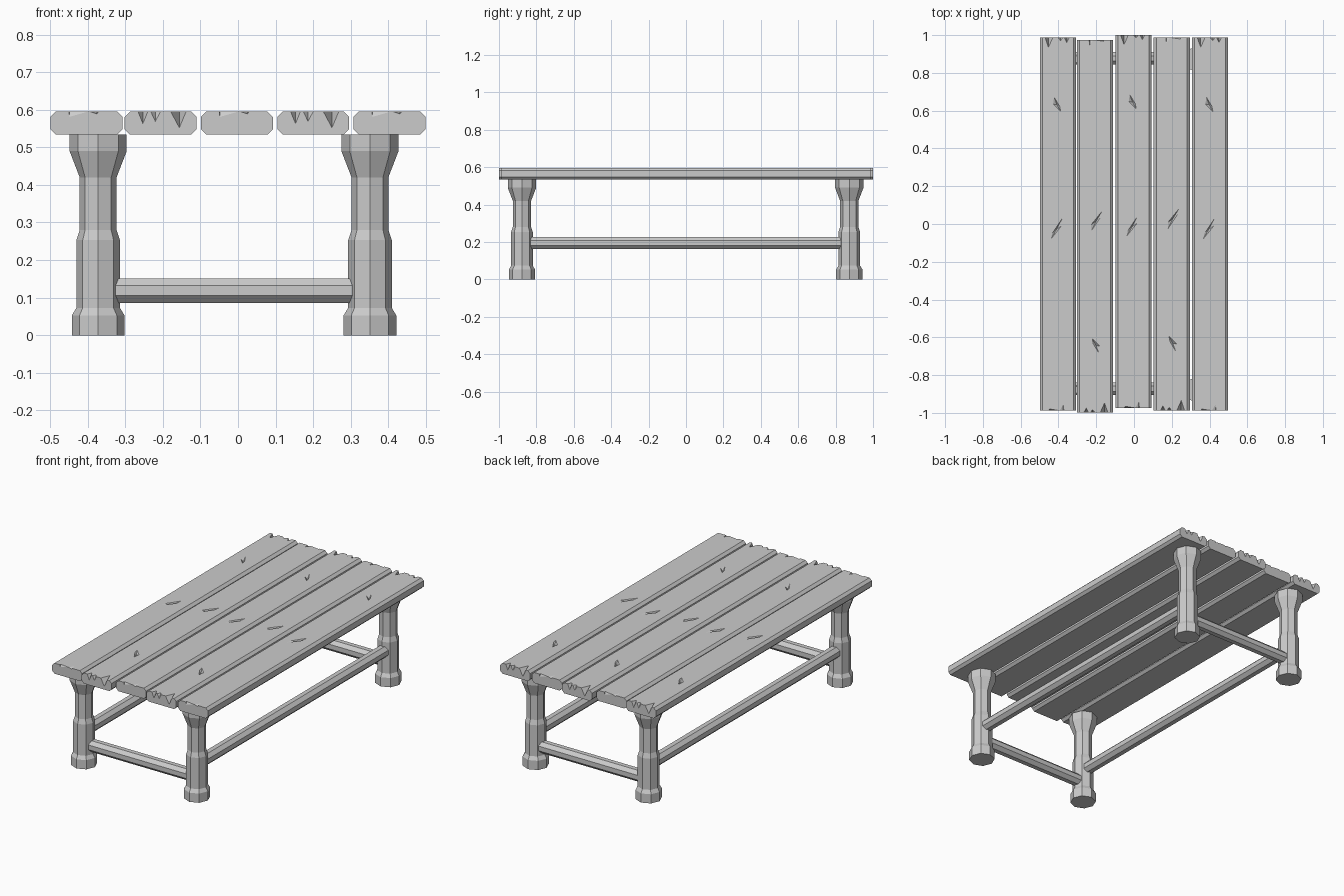
import bpy, bmesh
from math import cos, sin, pi, radians
from mathutils import Vector

if "Cube" in bpy.data.objects:
    bpy.data.objects.remove(bpy.data.objects["Cube"])


def make_object(name, bm):
    bmesh.ops.recalc_face_normals(bm, faces=bm.faces[:])
    mesh = bpy.data.meshes.new(name)
    bm.to_mesh(mesh)
    bm.free()
    ob = bpy.data.objects.new(name, mesh)
    bpy.context.collection.objects.link(ob)
    return ob


def loft(bm, rings):
    """Skin a list of equal-length rings and cap both ends."""
    loops = [[bm.verts.new(p) for p in ring] for ring in rings]
    n = len(loops[0])
    for a, b in zip(loops, loops[1:]):
        for i in range(n):
            j = (i + 1) % n
            bm.faces.new((a[i], a[j], b[j], b[i]))
    bm.faces.new(loops[0])
    bm.faces.new(loops[-1])


def hull(bm, points):
    verts = [bm.verts.new(p) for p in points]
    bmesh.ops.convex_hull(bm, input=verts)


# Plank: chamfered section, centred on its own origin in x and y
HALF_W, HALF_L, Z0, Z1, C = 0.0955, 0.987, 0.534, 0.595, 0.014
half = [(HALF_W - C, Z1), (HALF_W, Z1 - C), (HALF_W, Z0 + C), (HALF_W - C, Z0)]
section = half + [(-x, z) for x, z in reversed(half)]
bm = bmesh.new()
loft(bm, [[(x, y, z) for x, z in section] for y in (-HALF_L, HALF_L)])
plank = make_object("plank_1", bm)

# Cutters: splintered end notches (left x, right x, tip x, depth down, depth in)
bm = bmesh.new()
UP, OUT = 0.01, 0.01


def notch(x0, x1, tip, down, inward, side):
    def pt(x, y, z):
        return (x, side * y, z)
    y = HALF_L
    # wedge whose slanting faces meet at a bottom tip and an inner tip
    hull(bm, [pt(x0, y, Z1), pt(x1, y, Z1), pt(x0, y, Z1 + UP), pt(x1, y, Z1 + UP),
              pt(tip, y - inward, Z1), pt(tip, y - inward, Z1 + UP),
              pt(tip, y, Z1 - down),
              pt(x0, y + OUT, Z1 + UP), pt(x1, y + OUT, Z1 + UP),
              pt(tip, y + OUT, Z1 - down), pt(x0, y + OUT, Z1), pt(x1, y + OUT, Z1)])


for args in ((-0.068, -0.027, -0.050, 0.043, 0.052), (0.000, 0.026, 0.014, 0.026, 0.016),
             (0.034, 0.060, 0.047, 0.032, 0.025)):
    notch(*args, 1)
notch(-0.047, 0.004, -0.045, 0.014, 0.008, -1)
notch(0.010, 0.032, 0.028, 0.006, 0.030, -1)

# Cutters: small gouges in the top face
for outline in ([(0.021, 0.026), (0.021, -0.008), (-0.037, -0.080), (-0.030, -0.050)],
                [(-0.020, 0.672), (0.010, 0.622), (0.015, 0.595), (-0.025, 0.635)]):
    mid = sum((Vector(p) for p in outline), Vector((0, 0))) / 4
    hull(bm, [(x, y, z) for x, y in outline for z in (Z1, Z1 + UP)]
         + [(mid.x, mid.y, Z1 - 0.012)])
cutter = make_object("gouge_cutter", bm)
cutter.hide_render = True

mod = plank.modifiers.new("gouges", 'BOOLEAN')
mod.operation = 'DIFFERENCE'
mod.solver = 'EXACT'
mod.object = cutter
bpy.context.view_layer.objects.active = plank
bpy.ops.object.modifier_apply(modifier=mod.name)
bpy.data.objects.remove(cutter)

# Five planks, every second one turned end for end
for i, (x, y, turn) in enumerate([(-0.403, 0, 0), (-0.206, -0.012, pi), (-0.003, 0.014, 0),
                                  (0.200, 0, pi), (0.403, 0, 0)]):
    ob = plank
    if i:
        ob = bpy.data.objects.new(f"plank_{i + 1}", plank.data)
        bpy.context.collection.objects.link(ob)
    ob.location = (x, y, 0)
    ob.rotation_euler.z = turn

# Turned octagonal legs: (radius, height)
PROFILE = [(0.070, 0), (0.070, 0.053), (0.058, 0.073), (0.058, 0.253), (0.049, 0.280),
           (0.049, 0.420), (0.076, 0.490), (0.076, 0.534)]
LEFT, RIGHT, FRONT, BACK = -0.372, 0.351, -0.877, 0.873
for fb, y in (("front", FRONT), ("back", BACK)):
    for lr, x in (("left", LEFT), ("right", RIGHT)):
        bm = bmesh.new()
        loft(bm, [[(r * cos(k * pi / 4), r * sin(k * pi / 4), z) for k in range(8)]
                  for r, z in PROFILE])
        make_object(f"{fb}_{lr}_leg", bm).location = (x, y, 0)


# Octagonal stretchers with flats on top
def bar(name, start, end):
    start, end = Vector(start), Vector(end)
    side = (end - start).normalized().cross(Vector((0, 0, 1)))
    r = 0.0325 / cos(pi / 8)
    ring = [side * r * cos(a) + Vector((0, 0, r * sin(a)))
            for a in (radians(22.5 + 45 * k) for k in range(8))]
    bm = bmesh.new()
    loft(bm, [[p + q for q in ring] for p in (start, end)])
    make_object(name, bm)


for fb, y in (("front", -0.872), ("back", 0.877)):
    bar(f"{fb}_stretcher", (LEFT + 0.04, y, 0.119), (RIGHT - 0.04, y, 0.119))
for lr, x in (("left", LEFT), ("right", RIGHT)):
    bar(f"{lr}_stretcher", (x, FRONT + 0.04, 0.195), (x, BACK - 0.04, 0.195))
